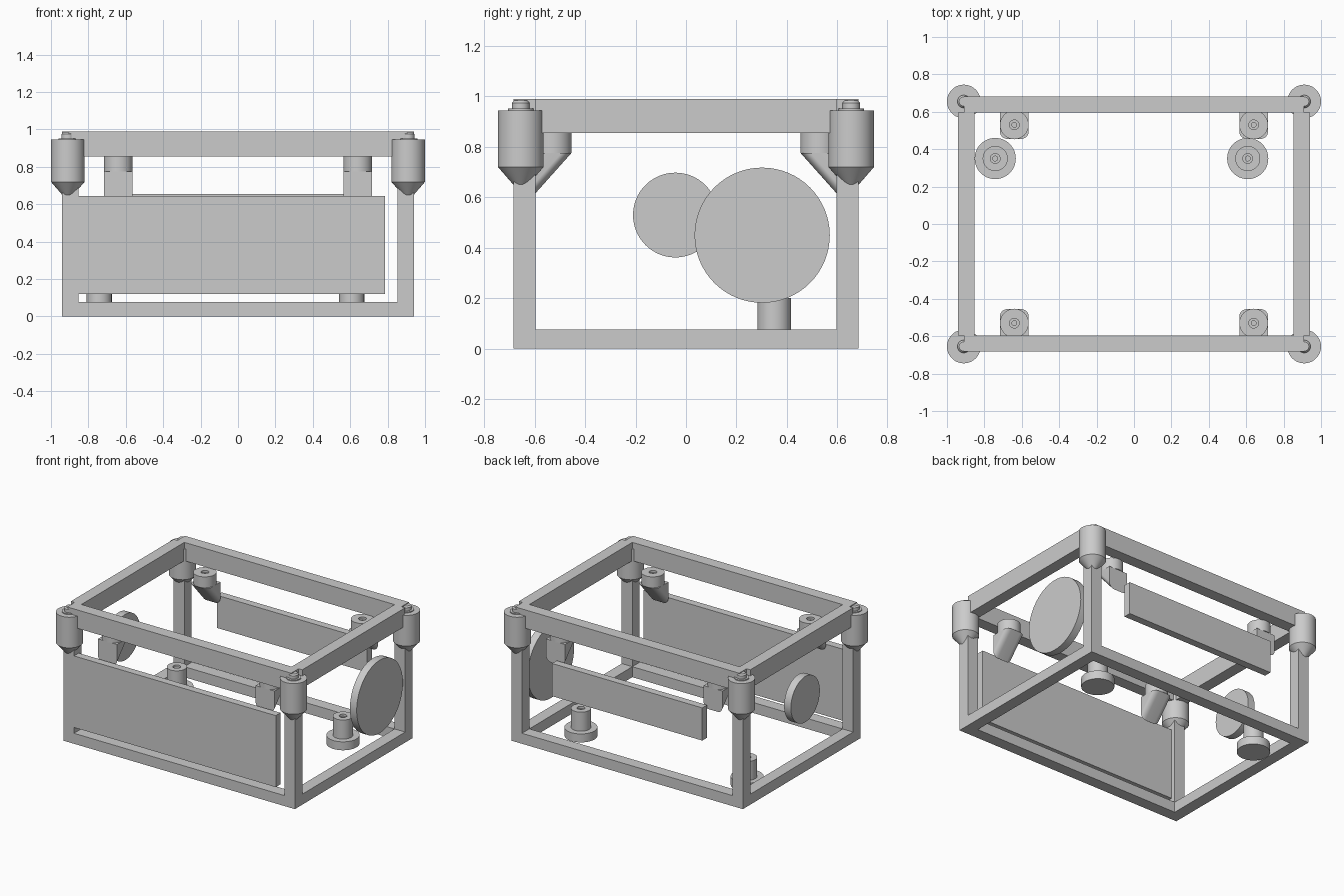
import bpy, bmesh, math
from mathutils import Vector

cube = bpy.data.objects.get("Cube")
if cube:
    bpy.data.objects.remove(cube, do_unlink=True)

GREY = (0.6, 0.6, 0.6, 1.0)
mat = bpy.data.materials.new("plain grey")
mat.use_nodes = True
mat.diffuse_color = GREY
mat.node_tree.nodes["Principled BSDF"].inputs["Base Color"].default_value = GREY


def finish(name, bm, smooth=False):
    bmesh.ops.remove_doubles(bm, verts=bm.verts, dist=1e-5)
    bmesh.ops.recalc_face_normals(bm, faces=bm.faces)
    mesh = bpy.data.meshes.new(name)
    bm.to_mesh(mesh)
    bm.free()
    mesh.materials.append(mat)
    obj = bpy.data.objects.new(name, mesh)
    bpy.context.collection.objects.link(obj)
    if smooth:
        bpy.ops.object.select_all(action='DESELECT')
        obj.select_set(True)
        bpy.context.view_layer.objects.active = obj
        bpy.ops.object.shade_smooth_by_angle(angle=math.radians(30))
    return obj


def box(name, x, y, z):
    """Box from (min, max) pairs."""
    bm = bmesh.new()
    bmesh.ops.create_cube(bm, size=1)
    for v in bm.verts:
        v.co = [(lo + hi) / 2 + c * (hi - lo) for c, (lo, hi) in zip(v.co, (x, y, z))]
    return finish(name, bm)


def lathe(name, profile, x, y):
    """Spin an (r, z) profile around a vertical axis at x, y."""
    bm = bmesh.new()
    verts = [bm.verts.new((r, 0, z)) for r, z in profile]
    edges = [bm.edges.new(pair) for pair in zip(verts, verts[1:])]
    bmesh.ops.spin(bm, geom=verts + edges, cent=(0, 0, 0), axis=(0, 0, 1),
                   angle=math.tau, steps=48)
    bmesh.ops.translate(bm, verts=bm.verts, vec=(x, y, 0))
    return finish(name, bm, True)


def side_disc(name, x0, x1, y, z, r):
    """Flat round plate facing sideways."""
    bm = bmesh.new()
    bmesh.ops.create_cone(bm, cap_ends=True, segments=64, radius1=r, radius2=r, depth=x1 - x0)
    for v in bm.verts:
        v.co = Vector(((x0 + x1) / 2 + v.co.z, y + v.co.x, z + v.co.y))
    return finish(name, bm, True)


def slanted_foot(name, cx, side):
    """Rounded square section swept down and outward until it meets the wall plane."""
    half, r, wall, inner, top, slope = 0.077, 0.04, 0.6, 0.455, 0.775, 1.12
    outline = [(-half, wall)]
    for sign, start in ((-1, math.pi), (1, 1.5 * math.pi)):
        for i in range(9):
            a = start + i * math.pi / 16
            outline.append((sign * (half - r) + r * math.cos(a), inner + r + r * math.sin(a)))
    outline.append((half, wall))
    bm = bmesh.new()
    upper = [bm.verts.new((cx + x, side * y, top)) for x, y in outline]
    lower = [bm.verts.new((cx + x, side * wall, top - (wall - y) * slope))
             for x, y in outline[1:-1]]
    lower = [upper[0]] + lower + [upper[-1]]
    bm.faces.new(upper)
    bm.faces.new(lower)
    for i in range(len(upper) - 1):
        ring = [upper[i], upper[i + 1], lower[i + 1], lower[i]]
        bm.faces.new(list(dict.fromkeys(ring)))
    return finish(name, bm, True)


# Frame outline and rail width
X, Y, W = 0.94, 0.683, 0.086
XI, YI = X - W, Y - W


def span(sign, inner, outer):
    return tuple(sorted((sign * inner, sign * outer)))


CAP = [(0, 0.645), (0.025, 0.645), (0.09, 0.72), (0.09, 0.945), (0.05, 0.945), (0.05, 0.952),
       (0.034, 0.952), (0.034, 0.975), (0.025, 0.985), (0, 0.985)]
SOCKET = [(0, 0.775), (0.077, 0.775), (0.077, 0.855), (0.026, 0.855), (0.026, 0.84),
          (0.013, 0.84), (0.013, 0.82), (0, 0.82)]
FOOT = [(0, 0), (0.11, 0), (0.11, 0.062), (0.067, 0.062), (0.067, 0.202), (0.026, 0.202),
        (0.026, 0.187), (0.013, 0.187), (0.013, 0.17), (0, 0.17)]

for sy, end in ((-1, "front"), (1, "back")):
    # Long rails
    box(end + "_bottom_rail", (-X, X), span(sy, YI, Y), (0, 0.077))
    box(end + "_top_rail", (-0.91, 0.91), span(sy, YI, Y), (0.855, 0.99))
    for sx, hand in ((-1, "right"), (1, "left")):
        tag = f"{end}_{hand}_"
        # Corner post with its pointed cap
        box(tag + "post", span(sx, XI, X), span(sy, YI, Y), (0.077, 0.86))
        lathe(tag + "corner_cap", CAP, sx * 0.91, sy * 0.655)
        # Bracket under the top rail
        lathe(tag + "socket", SOCKET, sx * 0.64, sy * 0.53)
        slanted_foot(tag + "bracket", sx * 0.64, sy)

for sx, hand in ((-1, "right"), (1, "left")):
    # Short rails
    box(hand + "_bottom_rail", span(sx, XI, X), (-YI, YI), (0, 0.077))
    box(hand + "_top_rail", span(sx, XI, X), (-YI, YI), (0.855, 0.99))

# Panels
box("front_panel", (-X, 0.785), (-Y, -Y + 0.055), (0.12, 0.645))
box("back_panel", (-0.61, 0.61), (Y - 0.055, Y), (0.415, 0.655))

# Side plates
side_disc("left_round_plate", X - 0.055, X, 0.302, 0.45, 0.268)
side_disc("right_round_plate", -X, -X + 0.055, -0.042, 0.53, 0.168)

# Floor feet
lathe("right_foot", FOOT, -0.742, 0.35)
lathe("left_foot", FOOT, 0.608, 0.35)
